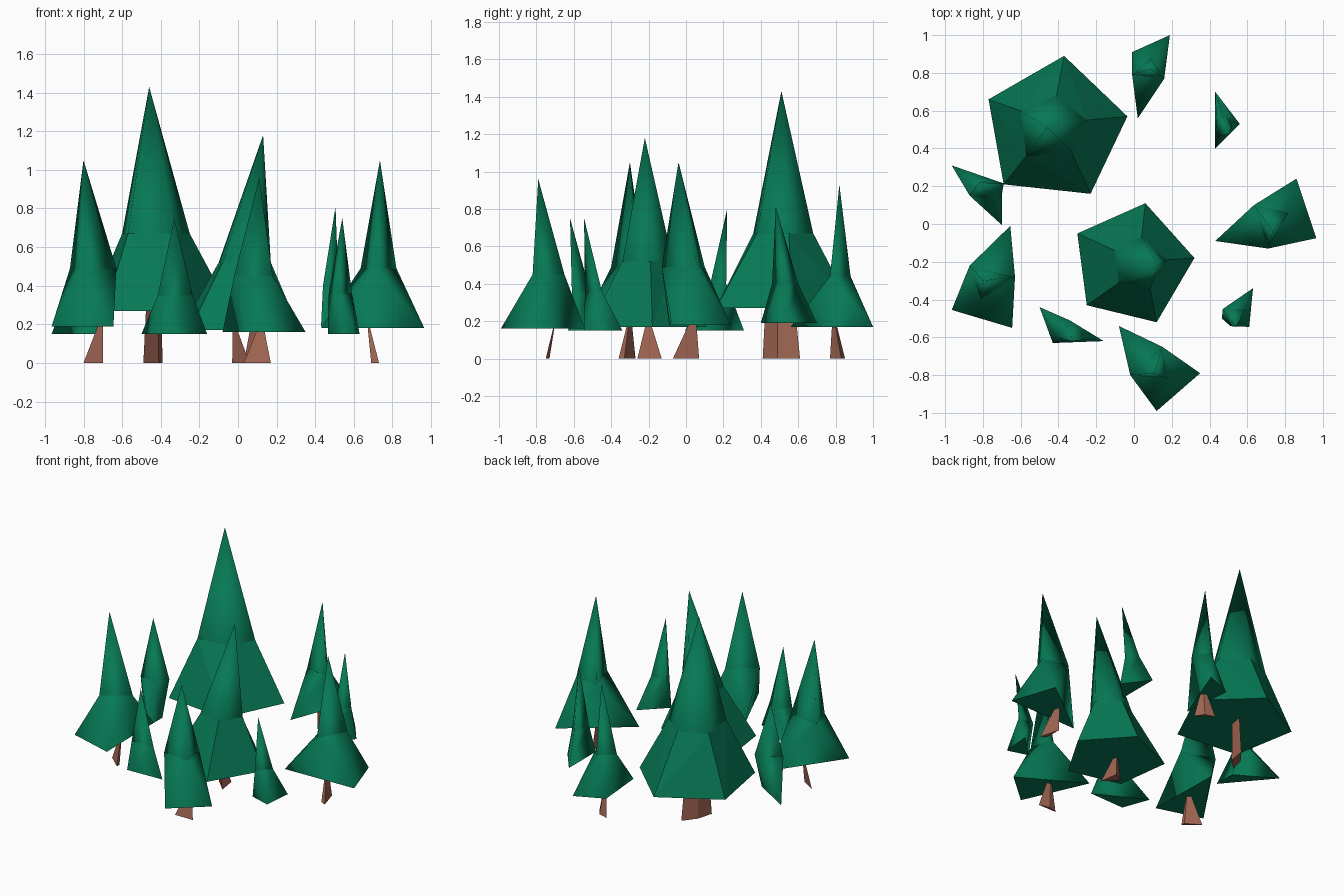
import bpy, bmesh, math
from mathutils import Vector

if "Cube" in bpy.data.objects:
    bpy.data.objects.remove(bpy.data.objects["Cube"])


def material(name, rgb):
    m = bpy.data.materials.new(name)
    m.diffuse_color = (*rgb, 1)
    m.use_nodes = True
    m.node_tree.nodes["Principled BSDF"].inputs["Base Color"].default_value = m.diffuse_color
    return m


GREEN = material("pine green", (0.002, 0.19, 0.09))
BROWN = material("bark brown", (0.35, 0.13, 0.085))


def finish(bm, name, mat):
    bmesh.ops.recalc_face_normals(bm, faces=bm.faces[:])
    me = bpy.data.meshes.new(name)
    bm.to_mesh(me)
    bm.free()
    me.materials.append(mat)
    ob = bpy.data.objects.new(name, me)
    bpy.context.collection.objects.link(ob)


def foliage(name, skirt, skirt_z, shoulder, shoulder_z, apex, smooth_skirt=True):
    """Flared skirt bridged to a shoulder ring, then a spike to the apex."""
    bm = bmesh.new()
    c = sum((Vector(p) for p in shoulder), Vector((0, 0))) / len(shoulder)
    angle = lambda p: math.atan2(p[1] - c.y, p[0] - c.x)
    rings = []
    for pts, z in ((skirt, skirt_z), (shoulder, shoulder_z)):
        pts = sorted(pts, key=angle)
        rings.append([bm.verts.new((x, y, z)) for x, y in pts])
    # bridge the two rings by walking round both in angle order
    cur = [rings[0][-1], rings[1][-1]]
    steps = sorted(((angle(v.co), k, i) for k in (0, 1) for i, v in enumerate(rings[k])))
    for _, k, i in steps:
        new = rings[k][i]
        f = bm.faces.new((cur[0], cur[1], new))
        f.smooth = smooth_skirt
        cur[k] = new
    # spike
    tip = bm.verts.new(apex)
    top = rings[1]
    for a, b in zip(top, top[1:] + top[:1]):
        bm.faces.new((a, b, tip)).smooth = True
    # underside
    bm.faces.new(rings[0])
    for ring in rings:
        for a, b in zip(ring, ring[1:] + ring[:1]):
            bm.edges.get((a, b)).smooth = False
    finish(bm, name, GREEN)


def trunk(name, foot, top, scale=0.15):
    """Tapered trunk from a foot outline on the ground to a leaning top."""
    bm = bmesh.new()
    c = sum((Vector(p) for p in foot), Vector((0, 0))) / len(foot)
    lo = [bm.verts.new((x, y, 0)) for x, y in foot]
    hi = [bm.verts.new((top[0] + (x - c.x) * scale, top[1] + (y - c.y) * scale, top[2])) for x, y in foot]
    n = len(foot)
    for i in range(n):
        j = (i + 1) % n
        bm.faces.new((lo[i], lo[j], hi[j], hi[i]))
    bm.faces.new(lo)
    bm.faces.new(hi)
    finish(bm, name, BROWN)


# two large five-sided pines
foliage("tall_pine_foliage",
        [(-.37, .89), (-.035, .57), (-.23, .16), (-.69, .21), (-.77, .66)], .27,
        [(-.41, .68), (-.25, .55), (-.33, .38), (-.57, .36), (-.60, .60)], .67,
        (-.46, .51, 1.43), False)
trunk("tall_pine_trunk", [(-.49, .41), (-.41, .49), (-.39, .61), (-.46, .52)], (-.435, .5, .32), .75)

foliage("middle_pine_foliage",
        [(.06, .11), (.32, -.18), (.12, -.52), (-.25, -.43), (-.30, -.05)], .17,
        [(.04, -.07), (.17, -.19), (.085, -.34), (-.08, -.31), (-.10, -.14)], .52,
        (.13, -.22, 1.18), False)
trunk("middle_pine_trunk", [(.06, -.26), (.04, -.13), (-.03, -.17)], (-.02, -.2, .2))

# medium three-sided pines
foliage("back_pine_foliage", [(.19, 1.0), (.02, .56), (-.01, .91)], .17,
        [(.16, .77), (-.01, .79), (.09, .88)], .44, (.09, .82, .93))
trunk("back_pine_trunk", [(.14, .77), (.10, .83), (.03, .85)], (.08, .79, .22))

foliage("right_pine_foliage", [(.86, .24), (.965, -.075), (.43, -.09)], .18,
        [(.635, .10), (.71, -.13), (.82, .06)], .49, (.735, -.04, 1.05))
trunk("right_pine_trunk", [(.69, -.05), (.73, -.07), (.69, .07)], (.67, .04, .22))

foliage("front_pine_foliage", [(-.08, -.54), (.35, -.79), (.12, -.99)], .16,
        [(.15, -.65), (-.02, -.80), (.18, -.82)], .45, (.11, -.79, .96))
trunk("front_pine_trunk", [(.03, -.75), (.17, -.75), (.10, -.73)], (.12, -.70, .2))

foliage("left_pine_foliage", [(-.655, -.01), (-.645, -.55), (-.965, -.455)], .19,
        [(-.63, -.28), (-.87, -.22), (-.81, -.40)], .49, (-.80, -.30, 1.05))
trunk("left_pine_trunk", [(-.80, -.27), (-.70, -.36), (-.70, -.33)], (-.705, -.3, .22))

# small sliver pines
foliage("small_back_right_pine", [(.43, .70), (.56, .53), (.43, .40)], .19,
        [(.46, .60), (.52, .53), (.44, .46)], .40, (.505, .48, .81))

foliage("small_front_right_pine", [(.63, -.34), (.61, -.545), (.465, -.50)], .15,
        [(.47, -.45), (.51, -.54), (.59, -.45)], .36, (.54, -.545, .75))

foliage("small_back_left_pine", [(-.965, .31), (-.70, -.005), (-.70, .15)], .15,
        [(-.69, .215), (-.87, .15), (-.75, .13)], .40, (-.82, .22, .80))

foliage("small_front_left_pine", [(-.50, -.44), (-.43, -.63), (-.16, -.62)], .15,
        [(-.415, -.60), (-.235, -.61), (-.34, -.51)], .35, (-.33, -.62, .75))
